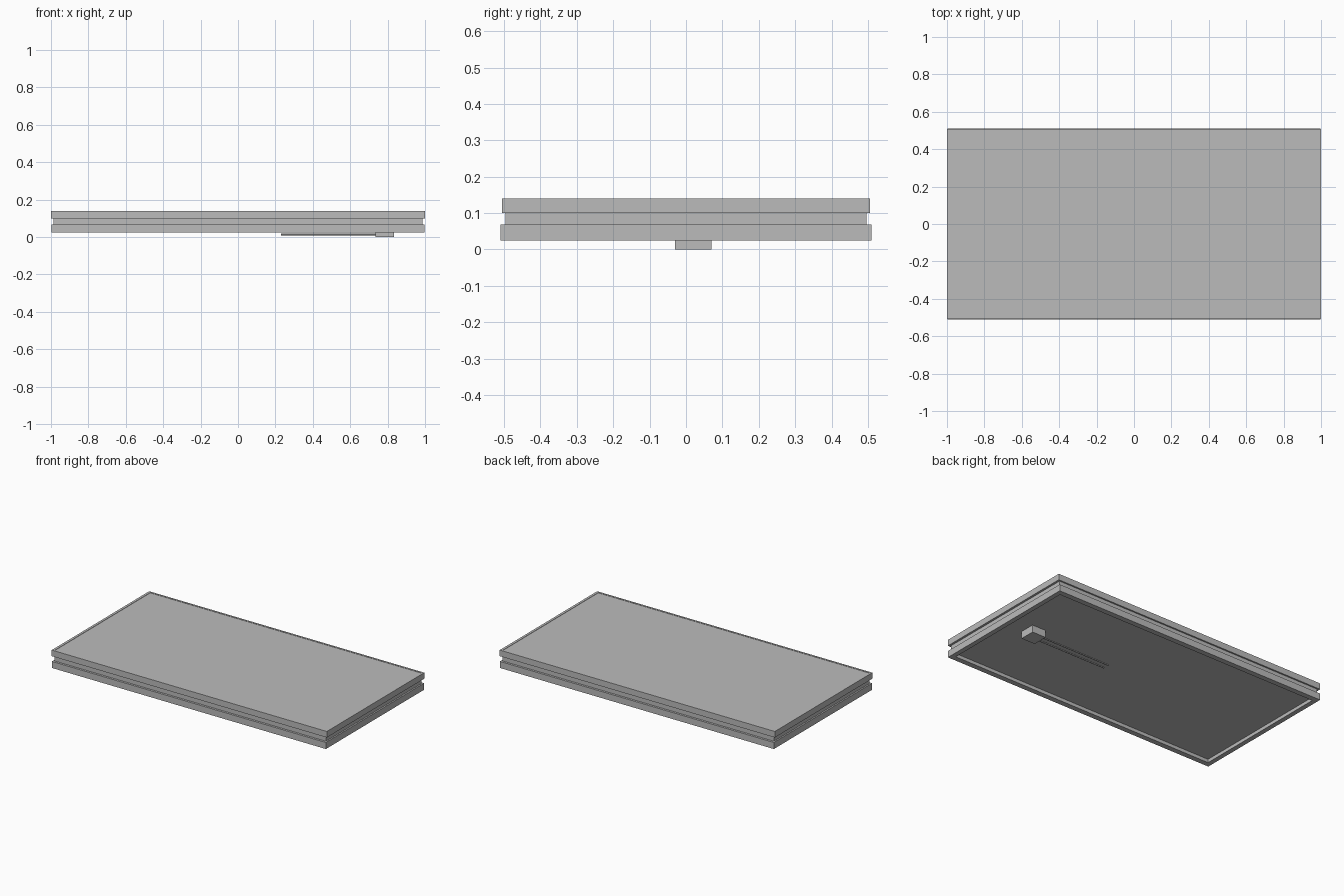
import bpy
import bmesh
from mathutils import Matrix, Vector

cube = bpy.data.objects.get("Cube")
if cube:
    bpy.data.objects.remove(cube, do_unlink=True)

HALF_X, HALF_Y = 1.0, 0.51
TOP, BASE, BACK = 0.14, 0.025, 0.047

# One grey for every part
grey = bpy.data.materials.new("neutral grey")
grey.use_nodes = True
grey.diffuse_color = (0.5, 0.5, 0.5, 1)
grey.node_tree.nodes["Principled BSDF"].inputs["Base Color"].default_value = (0.5, 0.5, 0.5, 1)


def add_object(name, bm):
    bmesh.ops.recalc_face_normals(bm, faces=bm.faces)
    mesh = bpy.data.meshes.new(name)
    bm.to_mesh(mesh)
    bm.free()
    mesh.materials.append(grey)
    obj = bpy.data.objects.new(name, mesh)
    bpy.context.collection.objects.link(obj)
    return obj


def box(name, low, high):
    low, high = Vector(low), Vector(high)
    bm = bmesh.new()
    bmesh.ops.create_cube(bm, size=1)
    bmesh.ops.scale(bm, vec=high - low, verts=bm.verts)
    bmesh.ops.translate(bm, vec=(low + high) / 2, verts=bm.verts)
    return add_object(name, bm)


def cable(name, x0, x1, y, z, radius):
    bm = bmesh.new()
    bmesh.ops.create_cone(bm, cap_ends=True, segments=12, radius1=radius,
                          radius2=radius, depth=x1 - x0)
    bmesh.ops.transform(bm, matrix=Matrix.Translation(((x0 + x1) / 2, y, z))
                        @ Matrix.Rotation(1.5708, 4, "Y"), verts=bm.verts)
    obj = add_object(name, bm)
    bpy.context.view_layer.objects.active = obj
    obj.select_set(True)
    bpy.ops.object.shade_smooth_by_angle()
    obj.select_set(False)


# Grooved frame rails: inset at the ends, inset at the long sides, height
profile = [
    (0, 0.004, TOP), (0, 0.004, 0.1),
    (0.014, 0.014, 0.1), (0.014, 0.014, 0.068),
    (0.004, 0, 0.068), (0.004, 0, BASE),
    (0.035, 0.035, BASE), (0.035, 0.035, BACK + 0.005),
    (0.016, 0.016, BACK + 0.005), (0.016, 0.016, TOP),
]
bm = bmesh.new()
rings = [[bm.verts.new((sx * (HALF_X - dx), sy * (HALF_Y - dy), z))
          for dx, dy, z in profile]
         for sx, sy in ((-1, -1), (1, -1), (1, 1), (-1, 1))]
for i, ring in enumerate(rings):
    following = rings[(i + 1) % 4]
    for j in range(len(profile)):
        k = (j + 1) % len(profile)
        bm.faces.new((ring[j], following[j], following[k], ring[k]))
add_object("frame", bm)

# Laminated panel, just below the top lip
box("panel", (-HALF_X + 0.015, -HALF_Y + 0.015, BACK),
    (HALF_X - 0.015, HALF_Y - 0.015, TOP - 0.002))

# Junction box and its two cables underneath
box("junction_box", (0.735, -0.03, 0), (0.835, 0.07, BACK + 0.002))
for name, y in (("front_cable", 0.0), ("back_cable", 0.04)):
    cable(name, 0.23, 0.74, y, 0.014, 0.005)
